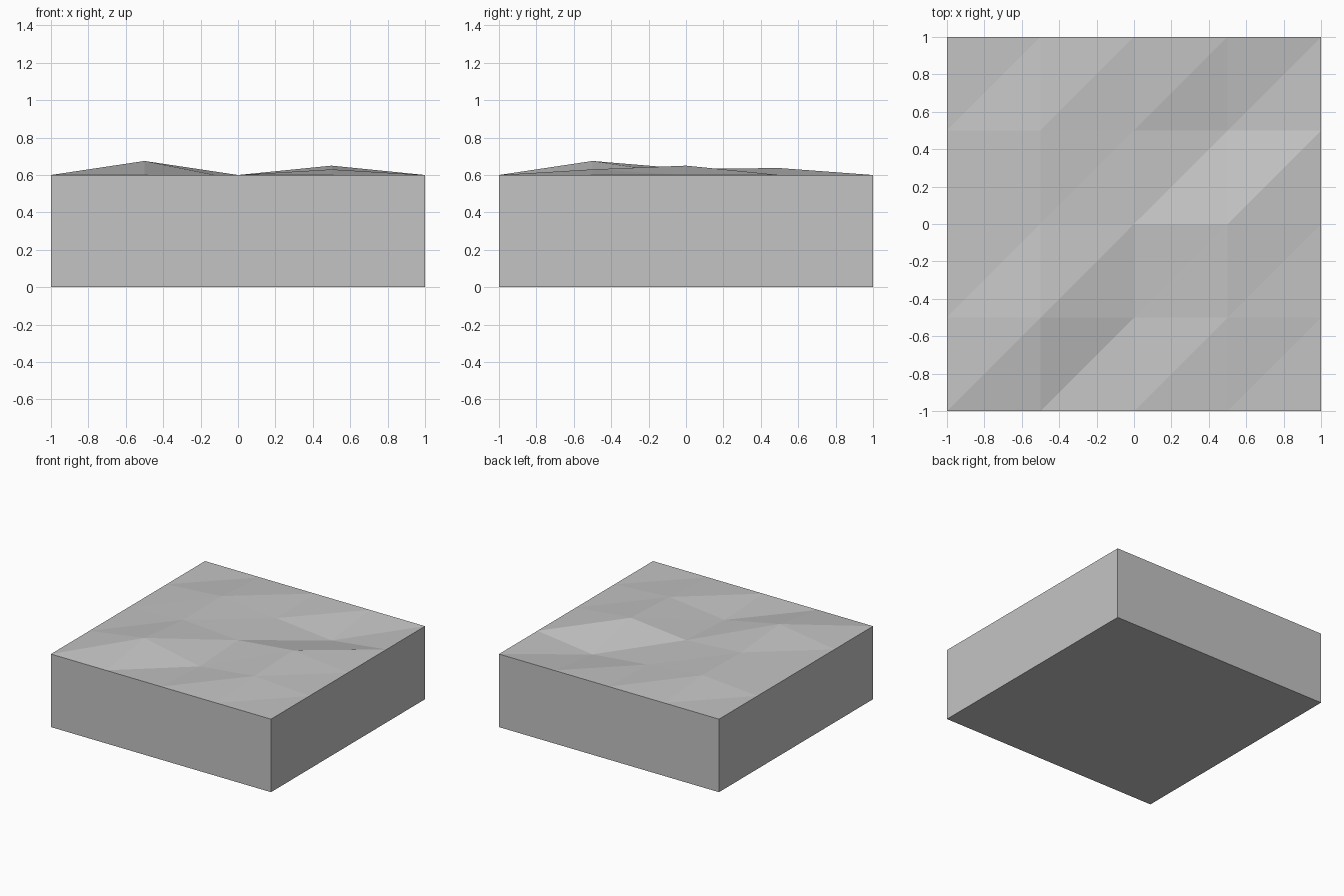
import bpy
import bmesh

# Remove the default cube only
cube = bpy.data.objects.get("Cube")
if cube:
    bpy.data.objects.remove(cube, do_unlink=True)

SIDE, BASE, CELLS = 2.0, 0.6, 4
STEP = SIDE / CELLS

# Height offsets of the inner surface points, rows from front to back
RELIEF = [
    [0.075, -0.025, 0.03],
    [0.033, 0.0, 0.05],
    [0.037, -0.01, -0.06],
]

# Stone colour
stone = bpy.data.materials.new("stone_grey")
stone.use_nodes = True
grey = (0.55, 0.55, 0.55, 1.0)
stone.diffuse_color = grey
stone.node_tree.nodes["Principled BSDF"].inputs["Base Color"].default_value = grey


def height(i, j):
    """Rim points stay level, inner points follow the relief."""
    if 0 < i < CELLS and 0 < j < CELLS:
        return BASE + RELIEF[j - 1][i - 1]
    return BASE


bm = bmesh.new()

# Faceted top surface, every cell split along the same diagonal
n = CELLS + 1
grid = [[bm.verts.new((i * STEP - 1, j * STEP - 1, height(i, j)))
         for i in range(n)] for j in range(n)]
for j in range(CELLS):
    for i in range(CELLS):
        a, b = grid[j][i], grid[j][i + 1]
        c, d = grid[j + 1][i + 1], grid[j + 1][i]
        bm.faces.new((a, b, c))
        bm.faces.new((a, c, d))

# Straight walls dropped from the rim, closed by a flat underside
rim = [e for e in bm.edges if e.is_boundary]
walls = bmesh.ops.extrude_edge_only(bm, edges=rim)["geom"]
for v in walls:
    if isinstance(v, bmesh.types.BMVert):
        v.co.z = 0
bmesh.ops.holes_fill(bm, edges=[e for e in bm.edges if e.is_boundary])
bmesh.ops.recalc_face_normals(bm, faces=bm.faces)

mesh = bpy.data.meshes.new("ground_block")
bm.to_mesh(mesh)
bm.free()
mesh.materials.append(stone)
block = bpy.data.objects.new("ground_block", mesh)
bpy.context.scene.collection.objects.link(block)
